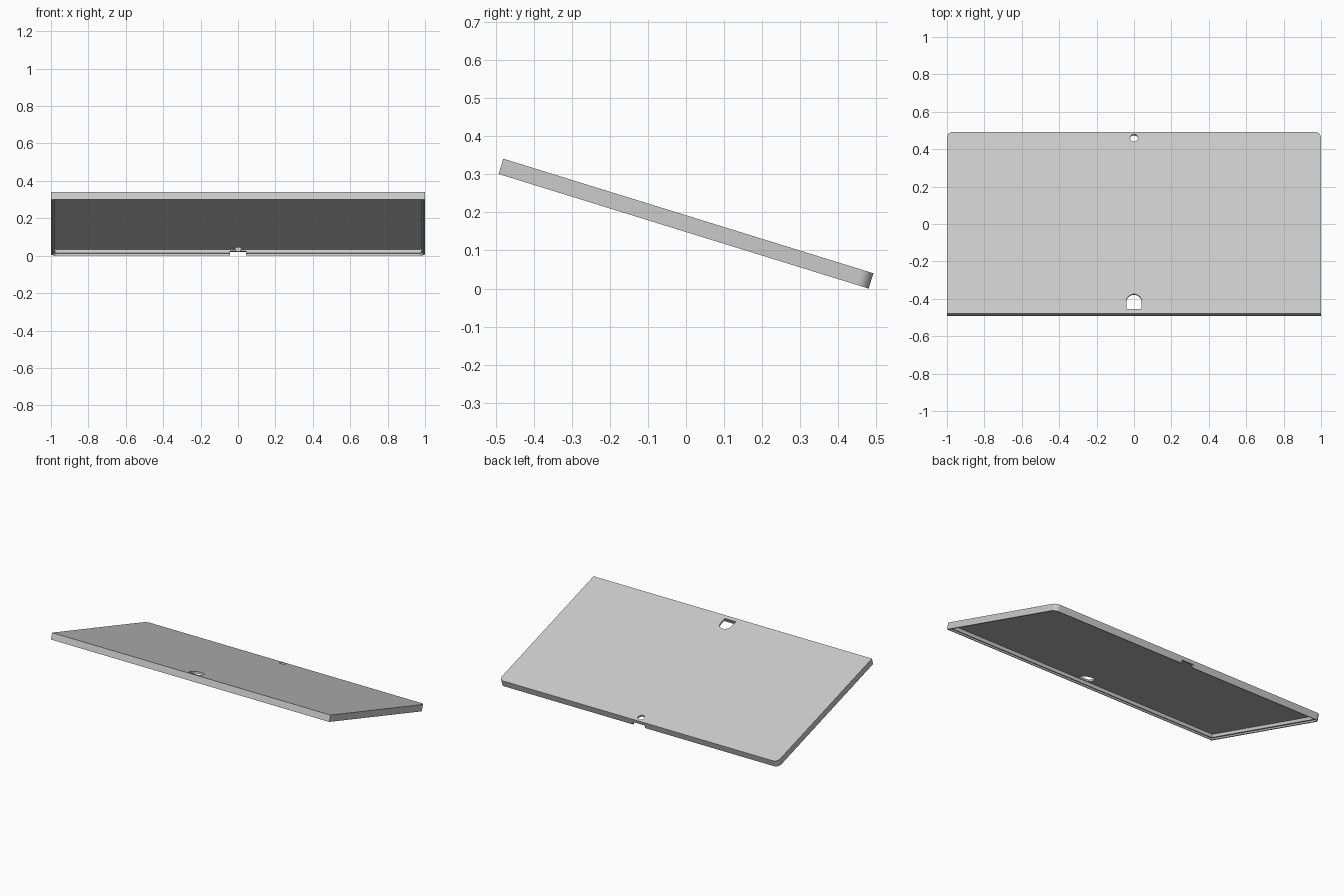
import bpy, bmesh
from math import radians, sin, cos, pi
from mathutils import Matrix

cube = bpy.data.objects.get("Cube")
if cube:
    bpy.data.objects.remove(cube, do_unlink=True)

LENGTH, THICK, TILT = 1.017, 0.042, radians(-17.2)

grey = bpy.data.materials.new("light grey")
grey.use_nodes = True
grey.diffuse_color = (0.6, 0.6, 0.6, 1)
grey.node_tree.nodes["Principled BSDF"].inputs["Base Color"].default_value = (0.6, 0.6, 0.6, 1)


def arc(cx, cy, r, start, end, steps):
    angles = [start + (end - start) * i / steps for i in range(steps + 1)]
    return [(cx + r * cos(a), cy + r * sin(a)) for a in angles]


def panel_outline(inset, r):
    """Square front corners, rounded back corners."""
    x, y = 1 - inset, LENGTH / 2 - inset
    return ([(-x, -y), (x, -y)] + arc(x - r, y - r, r, 0, pi / 2, 10)
            + arc(r - x, y - r, r, pi / 2, pi, 10))


def prism(name, outline, z0, z1):
    bm = bmesh.new()
    base = bm.faces.new([bm.verts.new((x, y, z0)) for x, y in outline])
    top = bmesh.ops.extrude_face_region(bm, geom=[base])["geom"]
    bmesh.ops.translate(bm, vec=(0, 0, z1 - z0),
                        verts=[g for g in top if isinstance(g, bmesh.types.BMVert)])
    bmesh.ops.recalc_face_normals(bm, faces=bm.faces)
    mesh = bpy.data.meshes.new(name)
    bm.to_mesh(mesh)
    bm.free()
    mesh.materials.append(grey)
    obj = bpy.data.objects.new(name, mesh)
    bpy.context.collection.objects.link(obj)
    return obj


# Hollow tray, lying flat with its top at z = 0
tray = prism("tray_panel", panel_outline(0, 0.032), -THICK, 0)
back = LENGTH / 2
cutters = [
    # main recess and the shallow step round its rim
    prism("recess_cutter", panel_outline(0.018, 0.016), -0.1, -0.012),
    prism("rim_step_cutter", panel_outline(0.008, 0.025), -0.1, -0.032),
    # arched slot at the front, round hole at the back
    prism("slot_cutter", [(-0.04, -0.483), (0.04, -0.483)]
          + arc(0, -0.439, 0.04, 0, pi, 20), -0.1, 0.1),
    prism("hole_cutter", arc(0, 0.475, 0.021, 0, 2 * pi, 28)[:-1], -0.1, 0.1),
    # cable notch through the lower part of the back wall
    prism("notch_cutter", [(-0.043, back - 0.06), (0.043, back - 0.06),
                           (0.043, back + 0.05), (-0.043, back + 0.05)], -0.1, -0.022),
]

bpy.ops.object.select_all(action="DESELECT")
bpy.context.view_layer.objects.active = tray
tray.select_set(True)
for cutter in cutters:
    cutter.hide_render = True
    mod = tray.modifiers.new(cutter.name, "BOOLEAN")
    mod.operation, mod.solver, mod.object = "DIFFERENCE", "EXACT", cutter
    bpy.ops.object.modifier_apply(modifier=mod.name)
for cutter in cutters:
    bpy.data.objects.remove(cutter, do_unlink=True)

# Tilt down towards the back and stand it on the ground
tray.data.transform(Matrix.Rotation(TILT, 4, "X"))
ys = [v.co.y for v in tray.data.vertices]
zs = [v.co.z for v in tray.data.vertices]
tray.data.transform(Matrix.Translation((0, -(min(ys) + max(ys)) / 2, -min(zs))))
bpy.ops.object.shade_smooth_by_angle(angle=radians(30))
